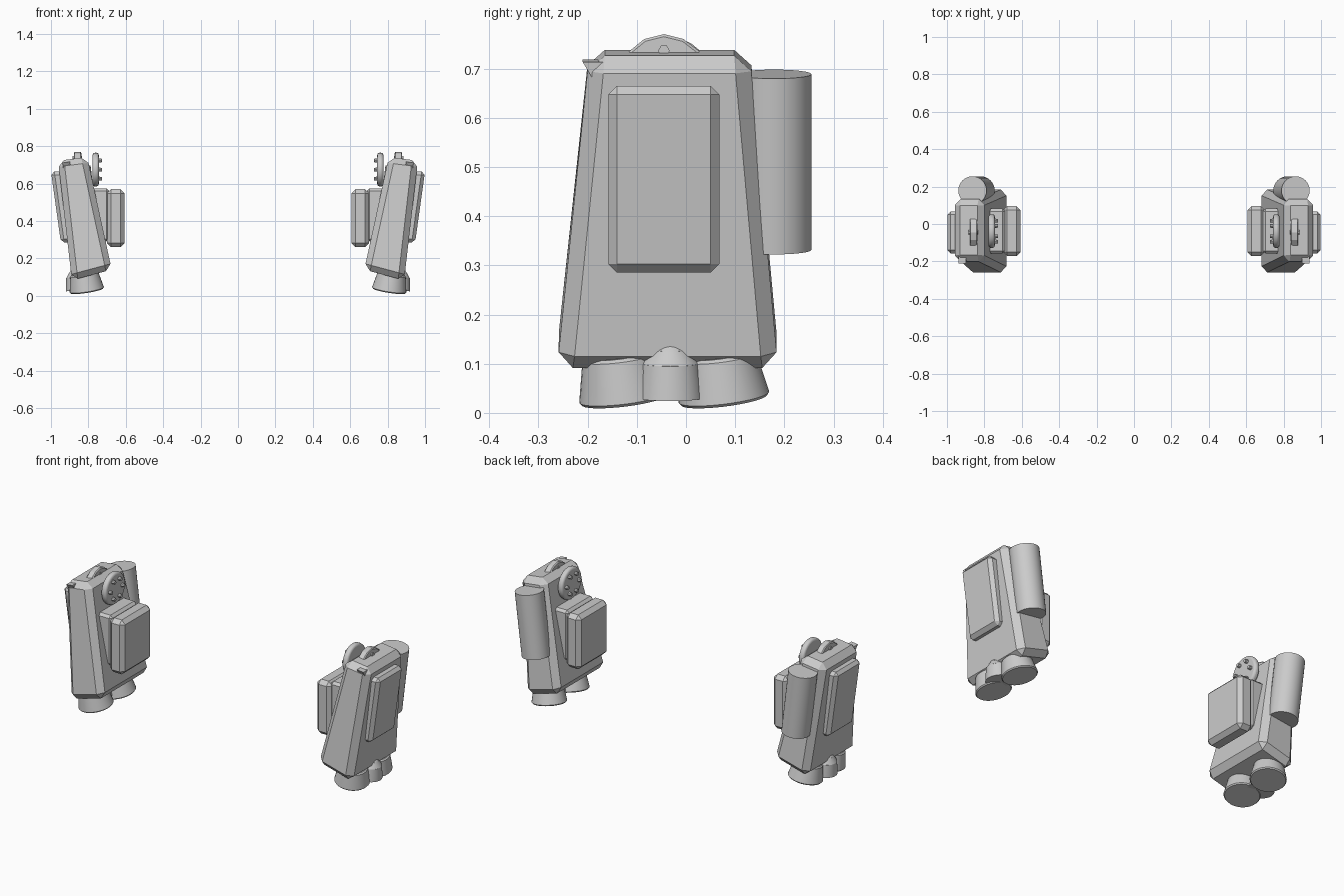
import bpy, bmesh, math
from mathutils import Matrix, Vector

if "Cube" in bpy.data.objects:
    bpy.data.objects.remove(bpy.data.objects["Cube"])

grey = bpy.data.materials.new("plain_grey")
grey.use_nodes = True
COLOUR = (0.6, 0.6, 0.6, 1)
grey.diffuse_color = COLOUR
grey.node_tree.nodes["Principled BSDF"].inputs["Base Color"].default_value = COLOUR


def finish(name, bm, bevel=0, segments=1, smooth=False):
    """Make the object for one pod, then bevel it and mirror it to the other pod."""
    bmesh.ops.recalc_face_normals(bm, faces=bm.faces)
    mesh = bpy.data.meshes.new(name)
    bm.to_mesh(mesh)
    bm.free()
    mesh.materials.append(grey)
    obj = bpy.data.objects.new(name, mesh)
    bpy.context.collection.objects.link(obj)
    if smooth:
        bpy.ops.object.select_all(action='DESELECT')
        obj.select_set(True)
        bpy.context.view_layer.objects.active = obj
        bpy.ops.object.shade_smooth_by_angle(angle=math.radians(35))
    if bevel:
        mod = obj.modifiers.new("bevel", 'BEVEL')
        mod.width = bevel
        mod.segments = segments
        mod.limit_method = 'ANGLE'
    obj.modifiers.new("mirror", 'MIRROR').use_mirror_merge = False
    return obj


def prism(sections):
    """Join equal rings of points into a closed solid."""
    bm = bmesh.new()
    rings = [[bm.verts.new(p) for p in ring] for ring in sections]
    for a, b in zip(rings, rings[1:]):
        for i in range(len(a)):
            j = (i + 1) % len(a)
            bm.faces.new((a[i], a[j], b[j], b[i]))
    bm.faces.new(rings[0])
    bm.faces.new(rings[-1])
    return bm


def ring(outer, inner, front, back):
    """Rectangle spanning outer and inner (x, z) points from front to back."""
    (xo, zo), (xi, zi) = outer, inner
    return [(xo, front, zo), (xo, back, zo), (xi, back, zi), (xi, front, zi)]


def box(x0, x1, y0, y1, z0, z1):
    return prism([ring((x1, z), (x0, z), y0, y1) for z in (z0, z1)])


def frustum(bm, centre, r_low, r_top, depth, out=0, fore=0, sides=32):
    """Cone section leaning outward and forward by the given degrees."""
    m = (Matrix.Translation(Vector(centre))
         @ Matrix.Rotation(math.radians(out), 4, 'Y')
         @ Matrix.Rotation(math.radians(fore), 4, 'X'))
    bmesh.ops.create_cone(bm, cap_ends=True, segments=sides, radius1=r_low,
                          radius2=r_top, depth=depth, matrix=m)


# Leaning tapered body
finish("body", prism([
    ring((0.888, 0.083), (0.675, 0.14), -0.262, 0.187),
    ring((0.962, 0.722), (0.806, 0.742), -0.197, 0.13)]), 0.032)

# Raised panel on the outer side
panel = prism([
    [(x - d, y, z) for x, y, z in
     ((0.947, -0.158, 0.285), (0.947, 0.068, 0.285),
      (1.0, 0.068, 0.665), (1.0, -0.158, 0.665))] for d in (0, 0.065)])
finish("outer_panel", panel, 0.018)

# Pack on the inner side and its mount
finish("inner_pack", box(0.607, 0.70, -0.172, 0.096, 0.26, 0.57), 0.022)
finish("pack_mount", box(0.69, 0.82, -0.158, 0.082, 0.29, 0.575), 0.014)

# Studded disc beside the top
bm = bmesh.new()
frustum(bm, (0.761, -0.038, 0.675), 0.09, 0.09, 0.033, out=90)
finish("disc", bm, 0.012, 3, True)
bm = bmesh.new()
for i in range(6):
    a = math.tau * i / 6
    frustum(bm, (0.74, -0.038 + 0.056 * math.cos(a), 0.675 + 0.056 * math.sin(a)),
            0.009, 0.012, 0.024, out=90, sides=8)
finish("disc_studs", bm)

# Rounded fin on the roof with a small bolt
profile = [(-0.122, 0.72), (-0.118, 0.733), (-0.085, 0.76), (-0.045, 0.77),
           (-0.005, 0.76), (0.03, 0.733), (0.034, 0.72)]
finish("roof_fin", prism([[(x, y, z) for y, z in profile]
                          for x in (0.838, 0.878)]), 0.005)
bm = bmesh.new()
frustum(bm, (0.86, -0.045, 0.736), 0.012, 0.012, 0.05, out=90, sides=6)
finish("fin_bolt", bm)

# Small clip on the front outer corner
finish("corner_clip", prism([
    ring((0.935, 0.68), (0.895, 0.685), -0.19, -0.165),
    ring((0.938, 0.713), (0.898, 0.718), -0.21, -0.165)]))

# Canister on the back
bm = bmesh.new()
frustum(bm, (0.842, 0.179, 0.51), 0.076, 0.076, 0.36, out=7)
finish("canister", bm, smooth=True)

# Two flared feet, front and back
bm = bmesh.new()
for y in (-0.13, 0.072):
    frustum(bm, (0.815, y, 0.073), 0.094, 0.075, 0.095, out=9, fore=7)
finish("feet", bm, 0.006, smooth=True)

# Pointed boss between the feet on the outer side
bm = bmesh.new()
for z, low, top, depth in ((0.066, 0.069, 0.06, 0.07),
                           (0.115, 0.06, 0.04, 0.028),
                           (0.147, 0.04, 0.008, 0.036)):
    frustum(bm, (0.855 + (z - 0.066) * 0.1, -0.032, z), low, top, depth, out=6)
finish("ankle_boss", bm, smooth=True)
